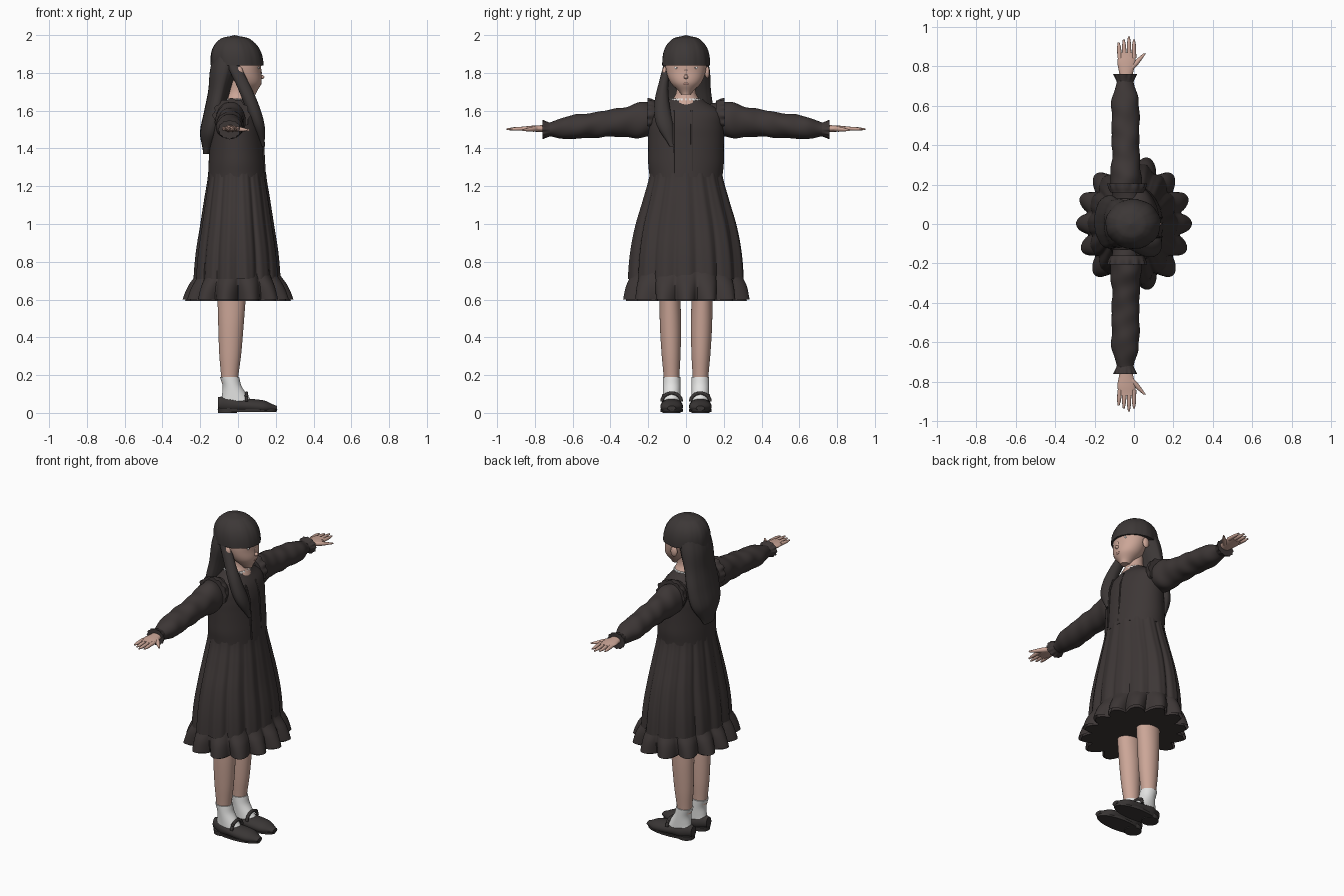
import bpy, bmesh, math
from math import sin, cos, tau, pi
from mathutils import Vector

default_cube = bpy.data.objects.get("Cube")
if default_cube:
    bpy.data.objects.remove(default_cube)


def material(name, red, green, blue):
    mat = bpy.data.materials.new(name)
    mat.use_nodes = True
    mat.diffuse_color = (red, green, blue, 1)
    shader = mat.node_tree.nodes["Principled BSDF"]
    shader.inputs["Base Color"].default_value = (red, green, blue, 1)
    return mat


CLOTH = material("charcoal cloth", .047, .038, .037)
HAIR = material("dark hair", .046, .039, .038)
LEATHER = material("black leather", .042, .037, .036)
SKIN = material("skin", .6, .38, .31)
LIPS = material("lip pink", .54, .3, .25)
WHITE = material("white cotton", .78, .78, .77)
IRIS = material("dark brown eye", .05, .03, .025)
parts = []


def finish(name, bm, mat):
    bmesh.ops.recalc_face_normals(bm, faces=bm.faces[:])
    mesh = bpy.data.meshes.new(name)
    bm.to_mesh(mesh)
    bm.free()
    mesh.materials.append(mat)
    part = bpy.data.objects.new(name, mesh)
    bpy.context.collection.objects.link(part)
    parts.append(part)


def sample(values, t):
    """Smoothly read a list of evenly spaced radii at t."""
    last = len(values) - 1
    index = max(0, min(int(t * last), last - 1))
    local = t * last - index
    before, start, end, after = (values[max(0, min(last, index + step))] for step in (-1, 0, 1, 2))
    slope_in, slope_out = (end - before) / 2, (after - start) / 2
    ease = local * local * (3 - 2 * local)
    turn = local * (1 - local)
    return start + (end - start) * ease + turn * ((1 - local) * slope_in - local * slope_out)


def even(angle, t):
    return 1


def tube(name, mat, start, end, wide, deep, bend=(0, 0, 0), sides=32, steps=30,
         wobble=even, capped=True, floor=0):
    """Loft ellipses from start to end; deep is a list of radii or a share of wide."""
    start, end, bend = Vector(start), Vector(end), Vector(bend)
    span = [abs(length) for length in end - start]
    along = span.index(max(span))
    across, upward = [axis for axis in range(3) if axis != along]
    if not isinstance(deep, list):
        deep = [radius * deep for radius in wide]
    bm = bmesh.new()
    loops = []
    for step in range(steps + 1):
        t = step / steps
        centre = start.lerp(end, t) + bend * sin(pi * t)
        loop = []
        for k in range(sides):
            angle = tau * k / sides
            point = centre.copy()
            point[across] += sample(wide, t) * wobble(angle, t) * cos(angle)
            point[upward] += sample(deep, t) * wobble(angle, t) * sin(angle)
            point.z = max(point.z, floor)
            loop.append(bm.verts.new(point))
        loops.append(loop)
    for low, high in zip(loops, loops[1:]):
        for k in range(sides):
            bm.faces.new((low[k - 1], low[k], high[k], high[k - 1]))
    if capped:
        bm.faces.new(loops[0])
        bm.faces.new(loops[-1])
    finish(name, bm, mat)


def ball(name, mat, place, radii):
    bm = bmesh.new()
    bmesh.ops.create_uvsphere(bm, u_segments=20, v_segments=12, radius=1)
    bmesh.ops.scale(bm, vec=radii, verts=bm.verts)
    bmesh.ops.translate(bm, vec=place, verts=bm.verts)
    finish(name, bm, mat)


def cord(name, mat, points, radius):
    curve = bpy.data.curves.new(name, "CURVE")
    curve.dimensions = "3D"
    curve.bevel_depth = radius
    curve.use_fill_caps = True
    spline = curve.splines.new("POLY")
    spline.points.add(len(points) - 1)
    for point, place in zip(spline.points, points):
        point.co = (*place, 1)
    curve.materials.append(mat)
    bpy.context.collection.objects.link(bpy.data.objects.new(name, curve))


# Surface rules for hair, gathers, frills and creases
def strands(angle, t):
    return 1 + .01 * sin(9 * angle + 2 * t) + .005 * sin(23 * angle)


def pleats(angle, depth):
    lobe = abs(cos(7 * angle + .5 * sin(2 * angle)))
    return 1 + depth * (2 * lobe ** .8 - 1)


def gathers(angle, t):
    return pleats(angle, .02 + .025 * (1 - t)) + .006 * sin(31 * angle + t)


def ruffles(angle, t):
    return pleats(angle, .03 + .09 * (1 - t)) + .015 * sin(5 * angle)


def frilled(angle, t):
    return 1 + .05 * t * cos(12 * angle)


def scalloped(angle, t):
    return 1 + .03 * cos(24 * angle)


def creases(angle, t):
    return 1 + .025 * sin(36 * t + 2 * cos(angle)) + .025 * sin(21 * t + 3 * angle)


# Head, neck and face, looking along +x
tube("head", SKIN, start=(.065, 0, 1.685), end=(0, 0, 1.93),
     wide=[.03, .075, .09, .105, .1], deep=[.025, .08, .104, .108, .09], sides=40)
tube("neck", SKIN, start=(-.005, 0, 1.62), end=(0, 0, 1.76), wide=[.085, .055, .055], deep=[.095, .054, .052])
ball("nose", SKIN, place=(.122, 0, 1.778), radii=(.018, .012, .011))
ball("nose_bridge", SKIN, place=(.112, 0, 1.8), radii=(.014, .009, .035))
ball("lips", LIPS, place=(.117, 0, 1.742), radii=(.008, .018, .007))

# Hair: rounded cap with fringe, long back fall, one lock over the right shoulder
dome = [.139 * math.sqrt(1 - (step / 12) ** 2.7) for step in range(13)]
tube("hair_cap", HAIR, start=(-.004, 0, 1.838), end=(-.018, 0, 2), wide=dome, deep=.91, sides=72, wobble=strands)
tube("hair_back", HAIR, start=(-.17, .015, 1.37), end=(-.05, 0, 1.93), sides=72, wobble=strands,
     wide=[.015, .055, .058, .06, .074, .07], deep=[.05, .12, .135, .125, .122, .1])
tube("hair_lock", HAIR, start=(.135, -.075, 1.41), end=(-.035, -.09, 1.86), bend=(.02, -.045, 0),
     wide=[.008, .034, .038, .036, .035], deep=[.012, .045, .04, .026, .024], wobble=strands)

# Bodice with thin collar trim and two front tucks
tube("bodice", CLOTH, start=(-.005, 0, 1.25), end=(-.01, 0, 1.66), sides=64,
     wide=[.153, .15, .145, .14, .135, .115, .07], deep=[.193, .2, .2, .2, .2, .19, .09])
tube("collar_trim", WHITE, start=(-.008, 0, 1.654), end=(-.008, 0, 1.664),
     wide=[.073, .07], deep=1.2, sides=96, steps=3, wobble=scalloped)
for y in (-.065, .03):
    cord("front_tuck", CLOTH, [(.141, y, 1.27), (.135, y, 1.4), (.127, y, 1.52), (.1, y, 1.6)], radius=.005)

# Gathered skirt, ruffled hem and closed underskirt
tube("skirt", CLOTH, start=(-.005, 0, .71), end=(-.005, 0, 1.27), sides=210,
     wide=[.22, .21, .19, .17, .15], deep=[.3, .29, .265, .225, .19], wobble=gathers, capped=False)
tube("hem_ruffle", CLOTH, start=(0, 0, .6), end=(0, 0, .745), sides=210, steps=16,
     wide=[.262, .245, .21], deep=[.308, .305, .285], wobble=ruffles, capped=False)
tube("underskirt", CLOTH, start=(0, 0, .593), end=(0, 0, .7), sides=210, steps=4,
     wide=[.25, .21], deep=[.295, .28], wobble=ruffles)

# Everything that comes in pairs; the left side is +y
for side, label in ((1, "left_"), (-1, "right_")):
    def at(x, y, z):
        return Vector((x, side * y, z))

    # Ears and eyes
    ball(label + "ear", SKIN, place=at(.005, .112, 1.803), radii=(.022, .013, .032))
    ball(label + "eye", WHITE, place=at(.108, .046, 1.827), radii=(.005, .016, .007))
    ball(label + "iris", IRIS, place=at(.112, .045, 1.827), radii=(.002, .005, .006))

    # Sleeve with shoulder frill and cuff
    tube(label + "sleeve", CLOTH, start=at(-.04, .13, 1.56), end=at(-.045, .73, 1.5), steps=60, wobble=creases,
         wide=[.07, .08, .07, .07, .07, .068, .04], deep=[.08, .095, .078, .07, .065, .06, .036])
    tube(label + "shoulder_frill", CLOTH, start=at(-.035, .16, 1.575), end=at(-.035, .205, 1.575),
         wide=[.085, .093, .096], deep=.92, sides=96, steps=8, wobble=frilled)
    tube(label + "cuff", CLOTH, start=at(-.045, .72, 1.5), end=at(-.045, .76, 1.5),
         wide=[.043, .05, .058], deep=.85, sides=96, steps=8, wobble=frilled)

    # Hand, palm down with the thumb forward
    tube(label + "palm", SKIN, start=at(-.042, .72, 1.505), end=at(-.036, .87, 1.505),
         wide=[.026, .036, .046, .04], deep=[.02, .018, .015, .01])
    for count, finger in enumerate(("little", "ring", "middle", "index")):
        x = -.072 + .024 * count
        reach = .95 - .015 * abs(count - 2)
        tube(label + finger + "_finger", SKIN, start=at(x, .84, 1.506), end=at(x * 1.08, reach, 1.502),
             wide=[.012, .011, .01, .005], deep=.9, sides=14, steps=12)
    tube(label + "thumb", SKIN, start=at(-.03, .775, 1.505), end=at(.055, .865, 1.497),
         wide=[.02, .02, .014, .007], deep=.7, sides=16, steps=12)

    # Leg and sock
    tube(label + "leg", SKIN, start=at(-.045, .076, .16), end=at(-.03, .088, .76),
         wide=[.043, .058, .067, .075, .085], deep=[.04, .05, .056, .056, .06])
    tube(label + "sock", WHITE, start=at(-.005, .076, .05), end=at(-.045, .076, .19),
         wide=[.085, .066, .05, .051], deep=[.047, .047])

    # Strapped shoe with a flat sole and low heel
    tube(label + "shoe", LEATHER, start=at(-.106, .076, .05), end=at(.206, .076, .025), floor=.012,
         wide=[.025, .051, .056, .06, .055, .022], deep=[.034, .047, .038, .038, .034, .012])
    tube(label + "sole", LEATHER, start=at(.05, .076, .005), end=at(.05, .076, .02),
         wide=[.154, .158], deep=.38, steps=1)
    tube(label + "heel", LEATHER, start=at(-.055, .076, 0), end=at(-.055, .076, .025),
         wide=[.05, .052], deep=.95, steps=1)
    arch = [at(.045, .076 - .052 * cos(pi * k / 9), .06 + .045 * sin(pi * k / 9)) for k in range(10)]
    cord(label + "shoe_strap", LEATHER, arch, radius=.009)
    ball(label + "strap_button", LEATHER, place=at(.045, .12, .09), radii=(.01, .008, .01))

# Smooth shading that keeps the sharp edges
for part in parts:
    part.select_set(True)
bpy.context.view_layer.objects.active = parts[0]
bpy.ops.object.shade_smooth_by_angle(angle=math.radians(50))
